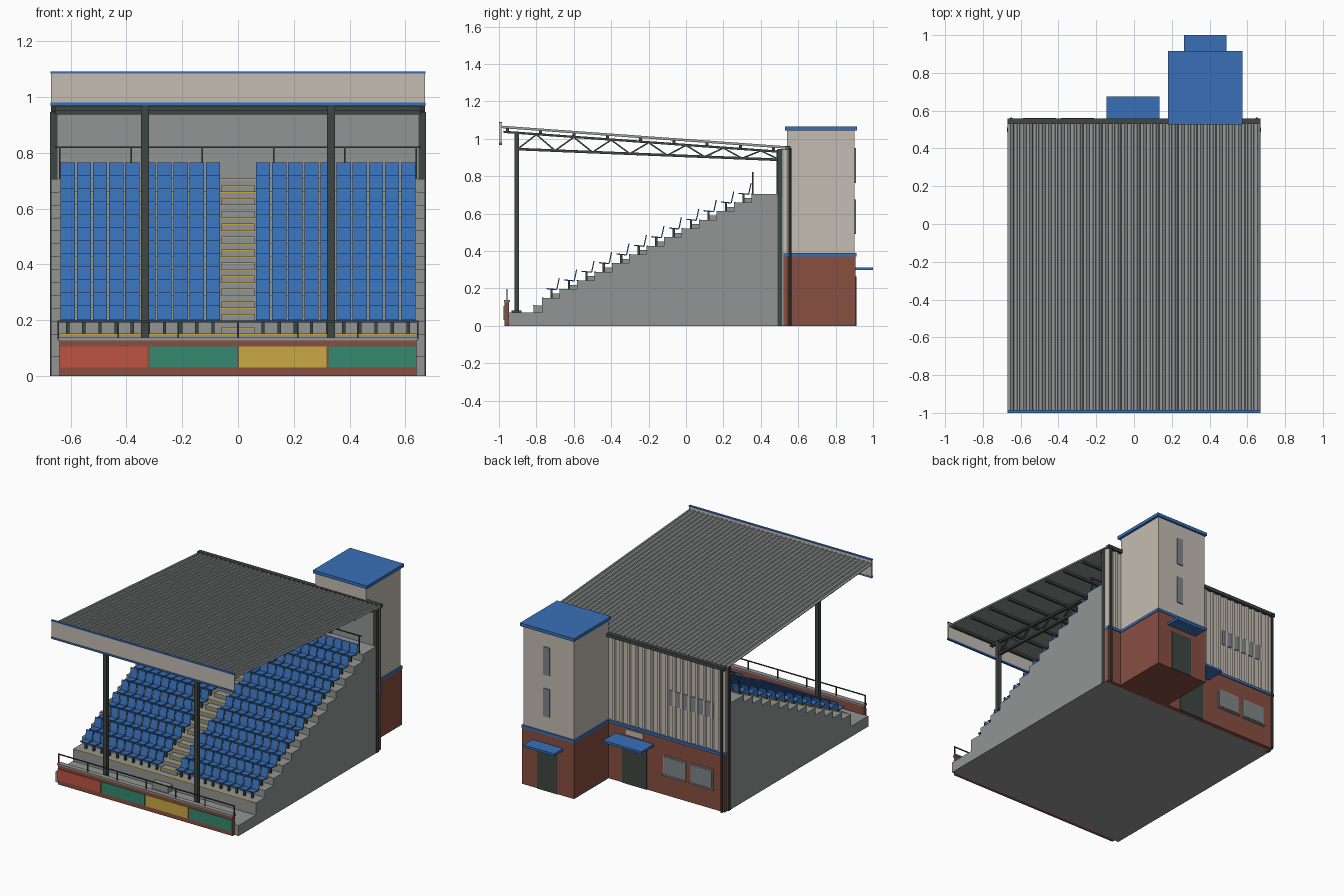
import bpy, bmesh, math
from mathutils import Vector

if "Cube" in bpy.data.objects:
    bpy.data.objects.remove(bpy.data.objects["Cube"])


def material(name, r, g, b):
    m = bpy.data.materials.new(name)
    lin = [((c / 255 + 0.055) / 1.055) ** 2.4 for c in (r, g, b)]
    m.diffuse_color = (*lin, 1)
    m.use_nodes = True
    m.node_tree.nodes["Principled BSDF"].inputs["Base Color"].default_value = m.diffuse_color
    return m


CONCRETE = material("concrete grey", 146, 149, 148)
BEIGE = material("beige cladding", 196, 188, 178)
BLUE = material("blue", 56, 112, 184)
BRICK = material("brick", 136, 78, 64)
DARK = material("dark green steel", 62, 70, 66)
RED = material("panel red", 188, 84, 68)
GREEN = material("panel green", 54, 136, 110)
YELLOW = material("yellow", 202, 168, 66)
GLASS = material("glass grey", 126, 134, 138)


def finish(bm, name, mat):
    bmesh.ops.recalc_face_normals(bm, faces=bm.faces)
    me = bpy.data.meshes.new(name)
    bm.to_mesh(me)
    bm.free()
    me.materials.append(mat)
    ob = bpy.data.objects.new(name, me)
    bpy.context.collection.objects.link(ob)
    return ob


def prism(bm, pts, x0, x1):
    """Extrude a (y, z) outline along x."""
    a = [bm.verts.new((x0, y, z)) for y, z in pts]
    b = [bm.verts.new((x1, y, z)) for y, z in pts]
    n = len(pts)
    bm.faces.new(a)
    bm.faces.new(b[::-1])
    for i in range(n):
        j = (i + 1) % n
        bm.faces.new((a[i], b[i], b[j], a[j]))


def box(bm, x0, x1, y0, y1, z0, z1):
    prism(bm, [(y0, z0), (y1, z0), (y1, z1), (y0, z1)], x0, x1)


def boxes(name, mat, items):
    bm = bmesh.new()
    for it in items:
        box(bm, *it)
    return finish(bm, name, mat)


def bar(bm, p, q, t, x, w):
    """Straight steel member between two (y, z) points at position x."""
    p, q = Vector(p), Vector(q)
    d = (q - p).normalized()
    n = Vector((-d.y, d.x)) * t / 2
    prism(bm, [p - n, q - n, q + n, p + n], x - w / 2, x + w / 2)


def ribbed_sheet(name, mat, x0, x1, count, a, b, normal, h, thick):
    """Trapezoid-ribbed sheet spanning (y, z) points a to b."""
    bm = bmesh.new()
    pitch = (x1 - x0) / count
    prof = []
    for i in range(count):
        for f, k in ((0, 0), (0.5, 0), (0.6, h), (0.9, h)):
            prof.append((x0 + (i + f) * pitch, k))
    prof.append((x1, 0))
    prof = [(x0, -thick)] + prof + [(x1, -thick)]
    rows = [[bm.verts.new((x, e[0] + normal[0] * k, e[1] + normal[1] * k))
             for x, k in prof] for e in (a, b)]
    for i in range(len(prof)):
        j = (i + 1) % len(prof)
        bm.faces.new((rows[0][i], rows[0][j], rows[1][j], rows[1][i]))
    bm.faces.new(rows[0])
    bm.faces.new(rows[1][::-1])
    return finish(bm, name, mat)


# Stepped terrace
ROWS, Y0, Z0, TREAD, RISE = 12, -0.77, 0.15, 0.0933, 0.0463
outline = [(0.49, 0), (-0.95, 0), (-0.95, 0.07), (Y0, 0.07)]
for k in range(ROWS + 1):
    y, z = Y0 + k * TREAD, Z0 + k * RISE
    outline += [(y, z), (y + TREAD if k < ROWS else 0.49, z)]
bm = bmesh.new()
prism(bm, outline, -0.67, 0.67)
finish(bm, "terrace", CONCRETE)

# Aisle half steps and yellow nosings
half, nose = [], []
for k in range(ROWS + 1):
    y, z = Y0 + k * TREAD, Z0 + k * RISE
    drop = 0.04 if k == 0 else RISE / 2
    half.append((-0.06, 0.06, y - TREAD / 2, y, z - 2 * drop, z - drop))
    nose.append((-0.06, 0.06, y - TREAD / 2 - 0.001, y - TREAD / 2 + 0.009, z - drop - 0.003, z - drop + 0.002))
    nose.append((-0.64, 0.64, y - 0.001, y + 0.008, z - 0.003, z + 0.002))
boxes("aisle_steps", CONCRETE, half)
boxes("step_nosings", YELLOW, nose)

# Seats: two blocks of ten per row
seats, posts = bmesh.new(), bmesh.new()
for k in range(ROWS):
    y, z = Y0 + k * TREAD, Z0 + k * RISE
    for side in (-1, 1):
        for i in range(10):
            c = side * (0.0897 + i * 0.0578)
            l, r = c - 0.0255, c + 0.0255
            prism(seats, [(y + 0.025, z + 0.046), (y + 0.078, z + 0.041),
                          (y + 0.078, z + 0.047), (y + 0.025, z + 0.052)], l, r)
            prism(seats, [(y + 0.076, z + 0.044), (y + 0.082, z + 0.044),
                          (y + 0.095, z + 0.105), (y + 0.089, z + 0.105)], l, r)
            box(posts, c - 0.006, c + 0.006, y + 0.045, y + 0.057, z, z + 0.046)
finish(seats, "seats", BLUE)
finish(posts, "seat_posts", DARK)

# Front parapet with coloured panels
boxes("front_parapet", BRICK, [(-0.64, 0.64, -0.97, -0.947, 0, 0.128)])
boxes("parapet_cap", CONCRETE, [(-0.645, 0.645, -0.974, -0.942, 0.128, 0.138)])
for i, m in enumerate((RED, GREEN, YELLOW, GREEN)):
    x = -0.638 + i * 0.3207
    boxes(f"parapet_panel_{i + 1}", m, [(x, x + 0.314, -0.975, -0.969, 0.03, 0.105)])

# Front and top rails
front = [(-0.647, 0.647, -0.961, -0.955, 0.192, 0.198)]
front += [(x - 0.003, x + 0.003, -0.961, -0.955, 0.13, 0.195) for x in [(i - 3) * 0.2145 for i in range(7)]]
boxes("front_rail", DARK, front)
top = [(-0.655, 0.655, 0.354, 0.36, 0.816, 0.822)]
top += [(x - 0.003, x + 0.003, 0.354, 0.36, 0.70, 0.82) for x in [(i - 2.5) * 0.2552 for i in range(6)]]
boxes("top_rail", DARK, top)

# Roof sheet, purlins
SLOPE = -0.072


def roof_z(y):
    return 1.062 + SLOPE * (y + 0.985)


ribbed_sheet("roof_sheet", CONCRETE, -0.67, 0.67, 40, (-0.988, roof_z(-0.988)), (0.545, roof_z(0.545)),
             (0.072, 0.997), 0.008, 0.005)
bm = bmesh.new()
for i in range(9):
    y = -0.955 + i * 0.178
    box(bm, -0.655, 0.655, y - 0.008, y + 0.008, roof_z(y) - 0.02, roof_z(y) - 0.004)
finish(bm, "purlins", DARK)

# Roof trusses with front and rear columns
bm = bmesh.new()
cols = []
N = 7
for x in (-0.333, 0.333):
    bar(bm, (-0.975, roof_z(-0.975) - 0.024), (0.5, roof_z(0.5) - 0.024), 0.012, x, 0.02)
    lo = lambda y: 0.945 - 0.041 * (y + 0.9)
    bar(bm, (-0.9, lo(-0.9)), (0.5, lo(0.5)), 0.014, x, 0.02)
    for i in range(N):
        y = -0.9 + i * 0.2
        m, e = y + 0.1, y + 0.2
        bar(bm, (y, lo(y)), (m, roof_z(m) - 0.026), 0.008, x, 0.012)
        bar(bm, (m, roof_z(m) - 0.026), (e, lo(e)), 0.008, x, 0.012)
    cols.append((x - 0.014, x + 0.014, -0.918, -0.892, 0.07, 1.04))
    cols.append((x - 0.026, x + 0.026, -0.932, -0.88, 0.068, 0.082))
    cols.append((x - 0.014, x + 0.014, 0.485, 0.51, 0.6, 0.94))
for x in (-0.66, 0.66):
    cols.append((x - 0.013, x + 0.013, 0.488, 0.512, 0, 0.945))
finish(bm, "roof_trusses", DARK)
boxes("columns", DARK, cols)

# Front fascia
boxes("fascia", BEIGE, [(-0.67, 0.67, -0.996, -0.986, 0.975, 1.086)])
boxes("fascia_trim", BLUE, [(-0.671, 0.671, -1.0, -0.985, 0.968, 0.979),
                            (-0.671, 0.671, -1.0, -0.985, 1.084, 1.091)])

# Rear wall
boxes("wall_lining", CONCRETE, [(-0.668, 0.668, 0.49, 0.52, 0, 0.945)])
boxes("rear_brick", BRICK, [(-0.665, 0.665, 0.515, 0.545, 0, 0.375)])
boxes("rear_band", BLUE, [(-0.667, 0.667, 0.515, 0.552, 0.372, 0.39)])
ribbed_sheet("rear_cladding", BEIGE, -0.665, 0.665, 24, (0.536, 0.39), (0.536, 0.945), (1, 0), 0.008, 0.016)
boxes("rear_gutter", DARK, [(-0.67, 0.67, 0.53, 0.558, 0.94, 0.962)])
bm = bmesh.new()
for x in (-0.65, 0.65):
    r = bmesh.ops.create_cone(bm, cap_ends=True, segments=8, radius1=0.008, radius2=0.008, depth=0.95)
    bmesh.ops.translate(bm, verts=r["verts"], vec=(x, 0.556, 0.475))
finish(bm, "downpipes", DARK)

# Stair tower
boxes("tower_brick", BRICK, [(0.185, 0.565, 0.52, 0.907, 0, 0.375)])
boxes("tower_band", BLUE, [(0.181, 0.569, 0.52, 0.911, 0.372, 0.39)])
boxes("tower_upper", BEIGE, [(0.19, 0.56, 0.54, 0.902, 0.39, 1.047)])
boxes("tower_cap", BLUE, [(0.18, 0.575, 0.528, 0.915, 1.045, 1.066)])

# Doors, canopies, windows, sign
boxes("doors", DARK, [(0.305, 0.455, 0.9, 0.911, 0, 0.265), (-0.095, 0.085, 0.54, 0.55, 0, 0.265)])
boxes("canopies", BLUE, [(0.265, 0.49, 0.905, 1.0, 0.298, 0.313), (-0.145, 0.135, 0.54, 0.675, 0.298, 0.313)])
boxes("sign_plate", BEIGE, [(-0.07, 0.06, 0.54, 0.552, 0.325, 0.362)])
wins = [(-0.375, -0.225), (-0.575, -0.425)]
boxes("window_frames", CONCRETE, [(a - 0.008, b + 0.008, 0.54, 0.55, 0.137, 0.263) for a, b in wins]
      + [(a - 0.012, b + 0.012, 0.54, 0.56, 0.13, 0.138) for a, b in wins])
boxes("window_glass", GLASS, [(a, b, 0.545, 0.553, 0.145, 0.255) for a, b in wins]
      + [(-0.58, -0.26, 0.53, 0.542, 0.60, 0.70)]
      + [(0.365, 0.41, 0.9, 0.908, z, z + 0.185) for z in (0.49, 0.765)])
